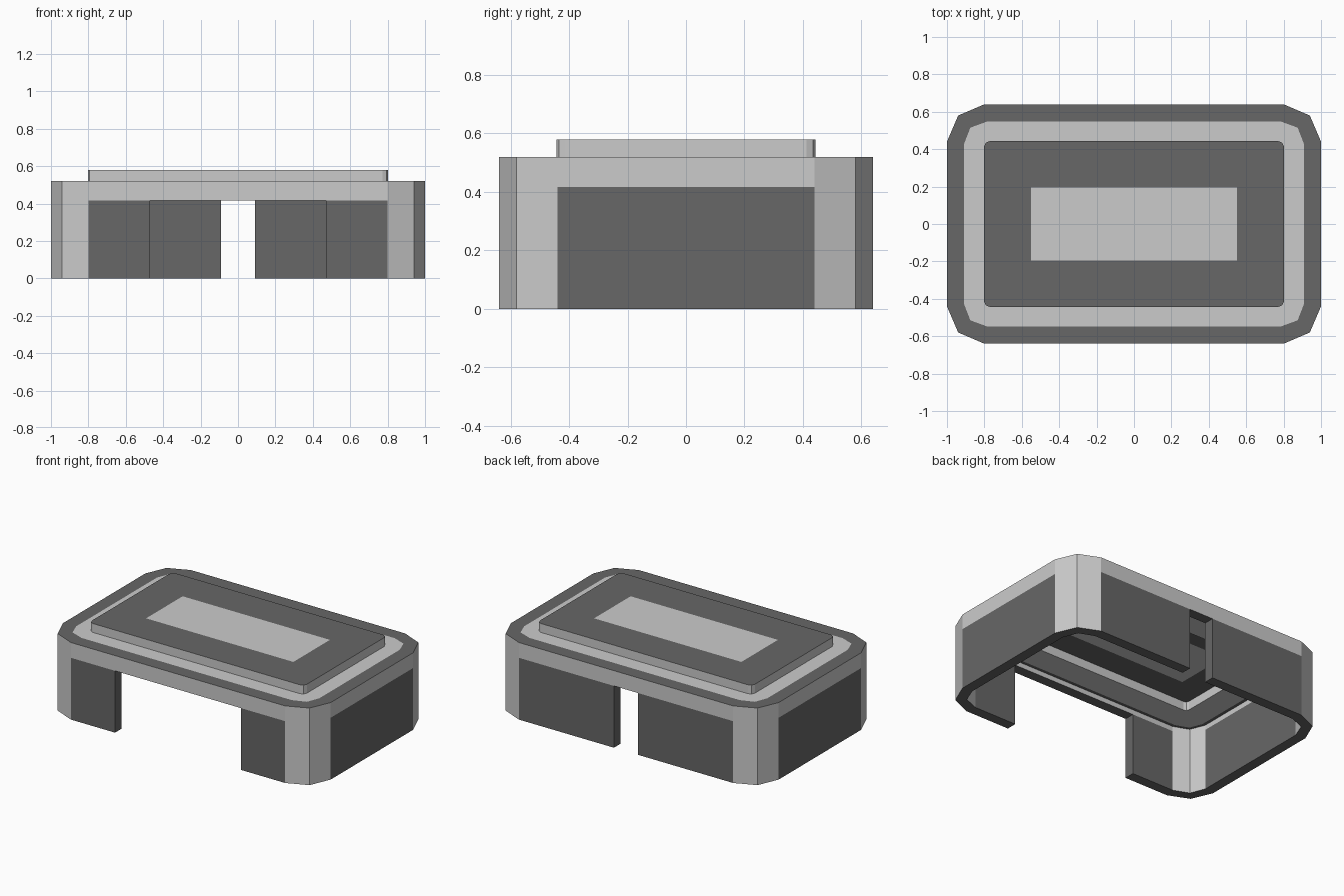
import bpy, bmesh

if "Cube" in bpy.data.objects:
    bpy.data.objects.remove(bpy.data.objects["Cube"])

dark = bpy.data.materials.new("dark_grey")
dark.diffuse_color = (0.135, 0.135, 0.135, 1)
dark.use_nodes = True
dark.node_tree.nodes["Principled BSDF"].inputs["Base Color"].default_value = dark.diffuse_color
light = bpy.data.materials.new("light_grey")
light.diffuse_color = (0.8, 0.8, 0.8, 1)
light.use_nodes = True
light.node_tree.nodes["Principled BSDF"].inputs["Base Color"].default_value = light.diffuse_color
LIGHT, DARK = 0, 1


def outline(quarter):
    """Closed counter-clockwise loop from three front-right corner points."""
    a = list(quarter)
    b = [(x, -y) for x, y in reversed(a)]
    c = [(-x, -y) for x, y in a]
    d = [(-x, y) for x, y in reversed(a)]
    return a + b + c + d


def finish(name, bm):
    bmesh.ops.remove_doubles(bm, verts=bm.verts, dist=1e-5)
    me = bpy.data.meshes.new(name)
    bm.to_mesh(me)
    bm.free()
    me.materials.append(light)
    me.materials.append(dark)
    ob = bpy.data.objects.new(name, me)
    bpy.context.collection.objects.link(ob)
    return ob


def face(bm, pts, mat):
    f = bm.faces.new([bm.verts.new(p) for p in pts])
    f.material_index = mat
    return f


def strip(bm, lower, z0, upper, z1, mat):
    """Band of quads between two closed loops."""
    n = len(lower)
    for i in range(n):
        j = (i + 1) % n
        face(bm, [(*lower[i], z0), (*lower[j], z0), (*upper[j], z1), (*upper[i], z1)], mat)


H, HEAD, SLAB, T = 0.52, 0.417, 0.58, 0.07
outer = outline([(0.80, -0.64), (0.94, -0.58), (1.00, -0.44)])
inner = outline([(0.787, -0.57), (0.89, -0.53), (0.93, -0.43)])
rim = outline([(0.785, -0.548), (0.875, -0.515), (0.908, -0.43)])
slab = outline([(0.772, -0.443), (0.793, -0.434), (0.803, -0.412)])
slab_in = outline([(0.71, -0.373), (0.727, -0.367), (0.733, -0.35)])
window = [(-0.55, -0.195), (0.55, -0.195), (0.55, 0.195), (-0.55, 0.195)]

# Walls: corner posts, panels, header, wide front opening and narrow back opening
stations = []          # (outer point, inner point, segment kind)
for i in range(12):
    o, p = outer[i], inner[i]
    stations.append((o, p, "panel" if i % 3 == 2 else "post"))
    if i in (5, 11):
        s, w = (1, 0.09) if i == 5 else (-1, 0.47)
        stations.append(((s * w, o[1]), (s * w, p[1]), "gap"))
        stations.append(((-s * w, o[1]), (-s * w, p[1]), "panel"))

bm = bmesh.new()
for k, (o0, i0, kind) in enumerate(stations):
    o1, i1, _ = stations[(k + 1) % len(stations)]
    m = LIGHT if kind == "post" else DARK
    face(bm, [(*o0, HEAD), (*o1, HEAD), (*o1, H), (*o0, H)], LIGHT)
    face(bm, [(*i1, HEAD), (*i0, HEAD), (*i0, H - T), (*i1, H - T)], LIGHT)
    if kind == "gap":
        face(bm, [(*o1, HEAD), (*o0, HEAD), (*i0, HEAD), (*i1, HEAD)], DARK)
        face(bm, [(*o0, 0), (*i0, 0), (*i0, HEAD), (*o0, HEAD)], DARK)
        face(bm, [(*i1, 0), (*o1, 0), (*o1, HEAD), (*i1, HEAD)], DARK)
    else:
        face(bm, [(*o0, 0), (*o1, 0), (*o1, HEAD), (*o0, HEAD)], m)
        face(bm, [(*i1, 0), (*i0, 0), (*i0, HEAD), (*i1, HEAD)], m)
        face(bm, [(*o1, 0), (*o0, 0), (*i0, 0), (*i1, 0)], DARK)
finish("walls", bm)

# Dark top rim and the flat ledge inside it, with their undersides
bm = bmesh.new()
strip(bm, outer, H, rim, H, DARK)
strip(bm, rim, H, slab, H, LIGHT)
strip(bm, rim, H - T, inner, H - T, DARK)
strip(bm, slab_in, H - T, rim, H - T, LIGHT)
finish("roof_ledge", bm)

# Raised top, hollow below: light sides and dark border around the centre panel
bm = bmesh.new()
strip(bm, slab, H, slab, SLAB, LIGHT)
strip(bm, slab_in, SLAB - T, slab_in, H - T, LIGHT)
corners = [window[1], window[2], window[3], window[0]]
for loop, z, flip in ((slab, SLAB, 1), (slab_in, SLAB - T, -1)):
    for c in range(4):
        pts = loop[c * 3:c * 3 + 3] + [loop[(c * 3 + 3) % 12], corners[(c + 1) % 4], corners[c]]
        face(bm, [(*p, z) for p in pts[::flip]], DARK)
finish("raised_top", bm)

# Light centre panel, top and underside
bm = bmesh.new()
face(bm, [(*p, SLAB) for p in window], LIGHT)
face(bm, [(*p, SLAB - T) for p in window[::-1]], LIGHT)
finish("centre_panel", bm)
